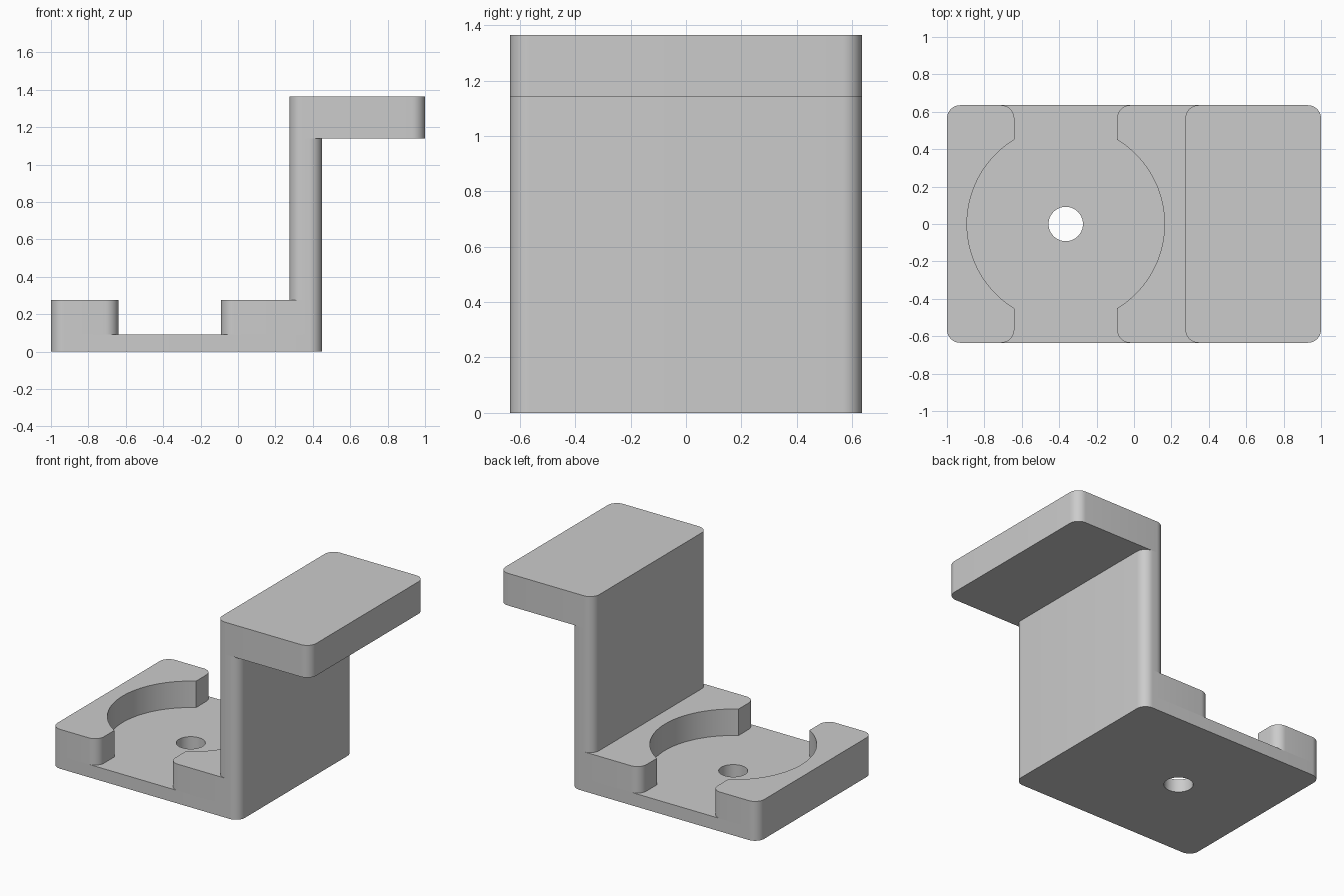
import bpy
import bmesh
from math import acos, cos, sin, pi
from mathutils import Vector

cube = bpy.data.objects.get("Cube")
if cube:
    bpy.data.objects.remove(cube, do_unlink=True)

# Main dimensions
LEFT, WALL_IN, WALL_OUT, RIGHT = -1.0, 0.275, 0.45, 1.0
HALF_DEPTH, CORNER = 0.635, 0.07
FLOOR, PAD_TOP, SHELF_BOTTOM, SHELF_TOP = 0.09, 0.275, 1.14, 1.365
POCKET_X, POCKET_R, SLOT_HALF, HOLE_R = -0.365, 0.528, 0.275, 0.092

grey = bpy.data.materials.new("plain grey")
grey.use_nodes = True
colour = (0.6, 0.6, 0.6, 1)
grey.diffuse_color = colour
grey.node_tree.nodes["Principled BSDF"].inputs["Base Color"].default_value = colour


def fillet(corners, steps=10):
    """Outline with each (x, y, radius) right-angle corner rounded."""
    outline = []
    for i, (x, y, r) in enumerate(corners):
        p = Vector((x, y))
        if r == 0:
            outline.append(p)
            continue
        before = (Vector(corners[i - 1][:2]) - p).normalized()
        after = (Vector(corners[(i + 1) % len(corners)][:2]) - p).normalized()
        centre = p + r * (before + after)
        for k in range(steps + 1):
            t = pi / 2 * k / steps
            outline.append(centre - r * (after * cos(t) + before * sin(t)))
    return outline


def prism(name, outline, bottom, top):
    """Extrude a flat outline between two heights."""
    bm = bmesh.new()
    face = bm.faces.new([bm.verts.new((p.x, p.y, bottom)) for p in outline])
    lifted = bmesh.ops.extrude_face_region(bm, geom=[face])["geom"]
    verts = [v for v in lifted if isinstance(v, bmesh.types.BMVert)]
    bmesh.ops.translate(bm, verts=verts, vec=(0, 0, top - bottom))
    bmesh.ops.recalc_face_normals(bm, faces=bm.faces)
    mesh = bpy.data.meshes.new(name)
    bm.to_mesh(mesh)
    bm.free()
    mesh.materials.append(grey)
    obj = bpy.data.objects.new(name, mesh)
    bpy.context.collection.objects.link(obj)
    return obj


def block(name, x0, x1, bottom, top):
    """Full-depth block with four rounded upright edges."""
    d, r = HALF_DEPTH, CORNER
    return prism(name, fillet([(x0, -d, r), (x1, -d, r), (x1, d, r), (x0, d, r)]),
                 bottom, top)


def pad(name, side, outer):
    """Raised pad with a round bite facing the pocket."""
    d, r = HALF_DEPTH, CORNER
    inner = POCKET_X + side * SLOT_HALF
    limit = acos(SLOT_HALF / POCKET_R)
    steps = 40
    angles = [limit * (2 * k / steps - 1) for k in range(steps + 1)]
    bite = [(POCKET_X + side * POCKET_R * cos(a), POCKET_R * sin(a), 0) for a in angles]
    corners = [(outer, -d, r), (inner, -d, r), *bite, (inner, d, r), (outer, d, r)]
    return prism(name, fillet(corners), FLOOR, PAD_TOP)


# Base plate with a drilled hole
base = block("base_plate", LEFT, WALL_OUT, 0, FLOOR)
circle = [Vector((POCKET_X + HOLE_R * cos(2 * pi * k / 48), HOLE_R * sin(2 * pi * k / 48)))
          for k in range(48)]
drill = prism("hole_cutter", circle, -0.1, FLOOR + 0.1)
drill.hide_render = True
cut = base.modifiers.new("hole", 'BOOLEAN')
cut.operation, cut.solver, cut.object = 'DIFFERENCE', 'EXACT', drill
bpy.context.view_layer.objects.active = base
bpy.ops.object.modifier_apply(modifier=cut.name)
bpy.data.objects.remove(drill, do_unlink=True)

# Raised pads, upright wall and top shelf
parts = [
    base,
    pad("left_end_pad", -1, LEFT),
    pad("wall_side_pad", 1, WALL_OUT),
    block("upright_wall", WALL_IN, WALL_OUT, PAD_TOP, SHELF_BOTTOM),
    block("top_shelf", WALL_IN, RIGHT, SHELF_BOTTOM, SHELF_TOP),
]

# Smooth the rounded edges, keep the corners crisp
bpy.ops.object.select_all(action='DESELECT')
for part in parts:
    part.select_set(True)
bpy.context.view_layer.objects.active = base
bpy.ops.object.shade_smooth_by_angle(angle=pi / 6)
